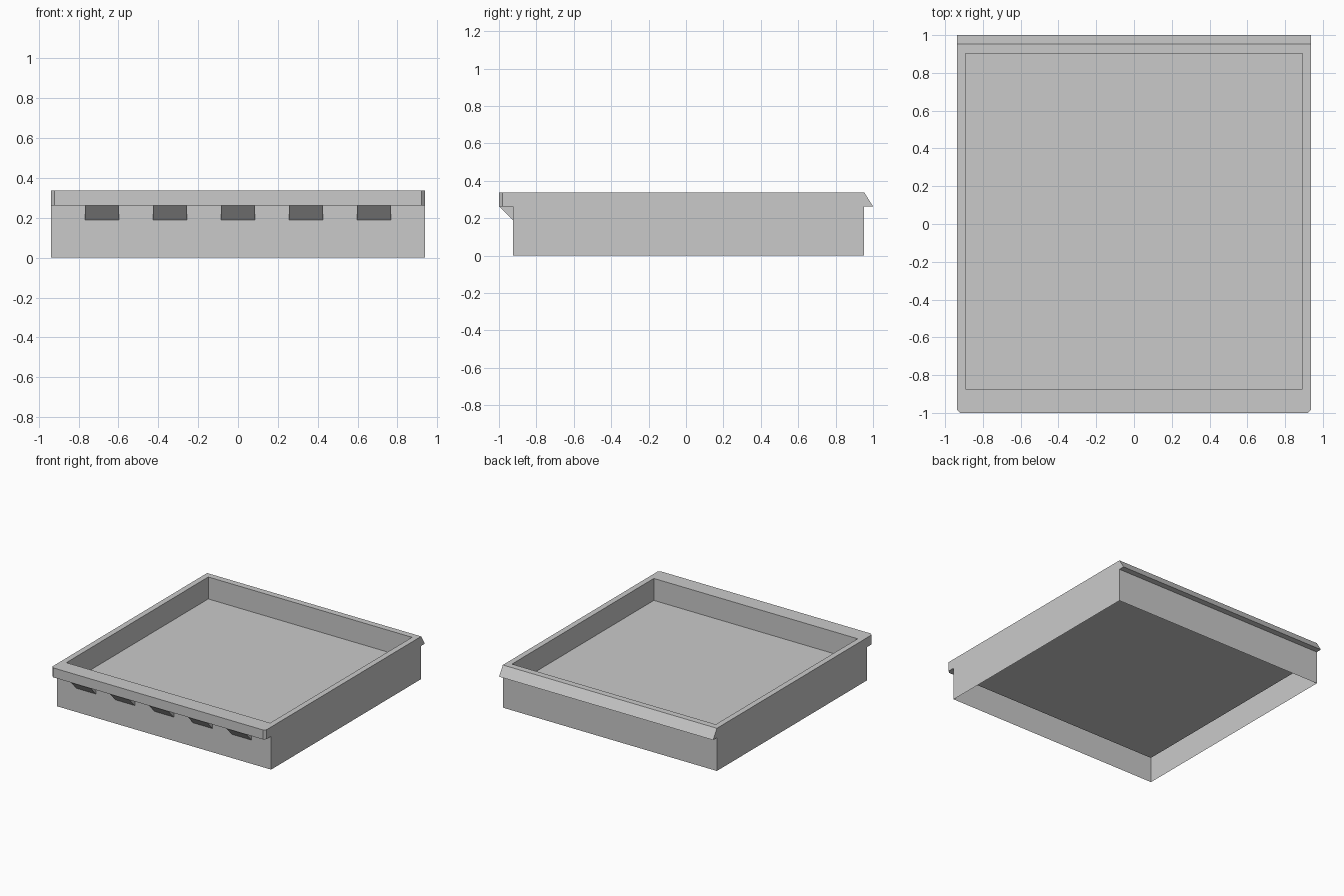
import bpy
import bmesh

cube = bpy.data.objects.get("Cube")
if cube:
    bpy.data.objects.remove(cube, do_unlink=True)

GREY = (0.59, 0.59, 0.59, 1)
grey = bpy.data.materials.new("plain_grey")
grey.use_nodes = True
grey.diffuse_color = GREY
grey.node_tree.nodes["Principled BSDF"].inputs["Base Color"].default_value = GREY

TOP, LIP = 0.338, 0.263
SIDE, FRONT, BACK = 0.938, -0.925, 0.953


def finish(name, bm):
    """Turn a bmesh into a named grey object."""
    mesh = bpy.data.meshes.new(name)
    bm.to_mesh(mesh)
    bm.free()
    mesh.materials.append(grey)
    obj = bpy.data.objects.new(name, mesh)
    bpy.context.collection.objects.link(obj)
    return obj


def prism(name, outline, offset):
    """Extrude a flat outline along an offset."""
    bm = bmesh.new()
    face = bm.faces.new([bm.verts.new(p) for p in outline])
    new = bmesh.ops.extrude_face_region(bm, geom=[face], use_keep_orig=True)["geom"]
    verts = [v for v in new if isinstance(v, bmesh.types.BMVert)]
    bmesh.ops.translate(bm, verts=verts, vec=offset)
    bmesh.ops.recalc_face_normals(bm, faces=bm.faces)
    return finish(name, bm)


def rectangle(bm, half_x, y0, y1, z):
    corners = [(-half_x, y0), (half_x, y0), (half_x, y1), (-half_x, y1)]
    return [bm.verts.new((x, y, z)) for x, y in corners]


# Tray: raised floor, inner walls, rim and outer walls, open underneath
bm = bmesh.new()
levels = [
    (0.893, -0.873, 0.903, 0.164),
    (0.893, -0.873, 0.903, TOP),
    (SIDE, FRONT, BACK, TOP),
    (SIDE, FRONT, BACK, 0),
]
rings = [rectangle(bm, *level) for level in levels]
bm.faces.new(rings[0])
for a, b in zip(rings, rings[1:]):
    for i in range(4):
        j = (i + 1) % 4
        bm.faces.new((a[i], b[i], b[j], a[j]))
bmesh.ops.recalc_face_normals(bm, faces=bm.faces)
if next(f for f in bm.faces if len(set(f.verts) & set(rings[0])) == 4).normal.z < 0:
    bmesh.ops.reverse_faces(bm, faces=bm.faces)
finish("tray_body", bm)

# Front lip with clipped corners
CLIP = 0.018
lip = [(-SIDE, FRONT), (-SIDE, -1 + CLIP), (-SIDE + CLIP, -1),
       (SIDE - CLIP, -1), (SIDE, -1 + CLIP), (SIDE, FRONT)]
prism("front_lip", [(x, y, LIP) for x, y in lip], (0, 0, TOP - LIP))

# Sloped back lip
slope = [(BACK, TOP), (BACK, LIP), (1, LIP)]
prism("back_lip", [(-SIDE, y, z) for y, z in slope], (2 * SIDE, 0, 0))

# Wedge brackets under the front lip
WIDTH = 0.17
wedge = [(FRONT, LIP), (FRONT, 0.188), (-0.998, LIP)]
for n in range(5):
    x = (n - 2) * 0.341 - WIDTH / 2
    prism(f"lip_bracket_{n + 1}", [(x, y, z) for y, z in wedge], (WIDTH, 0, 0))
